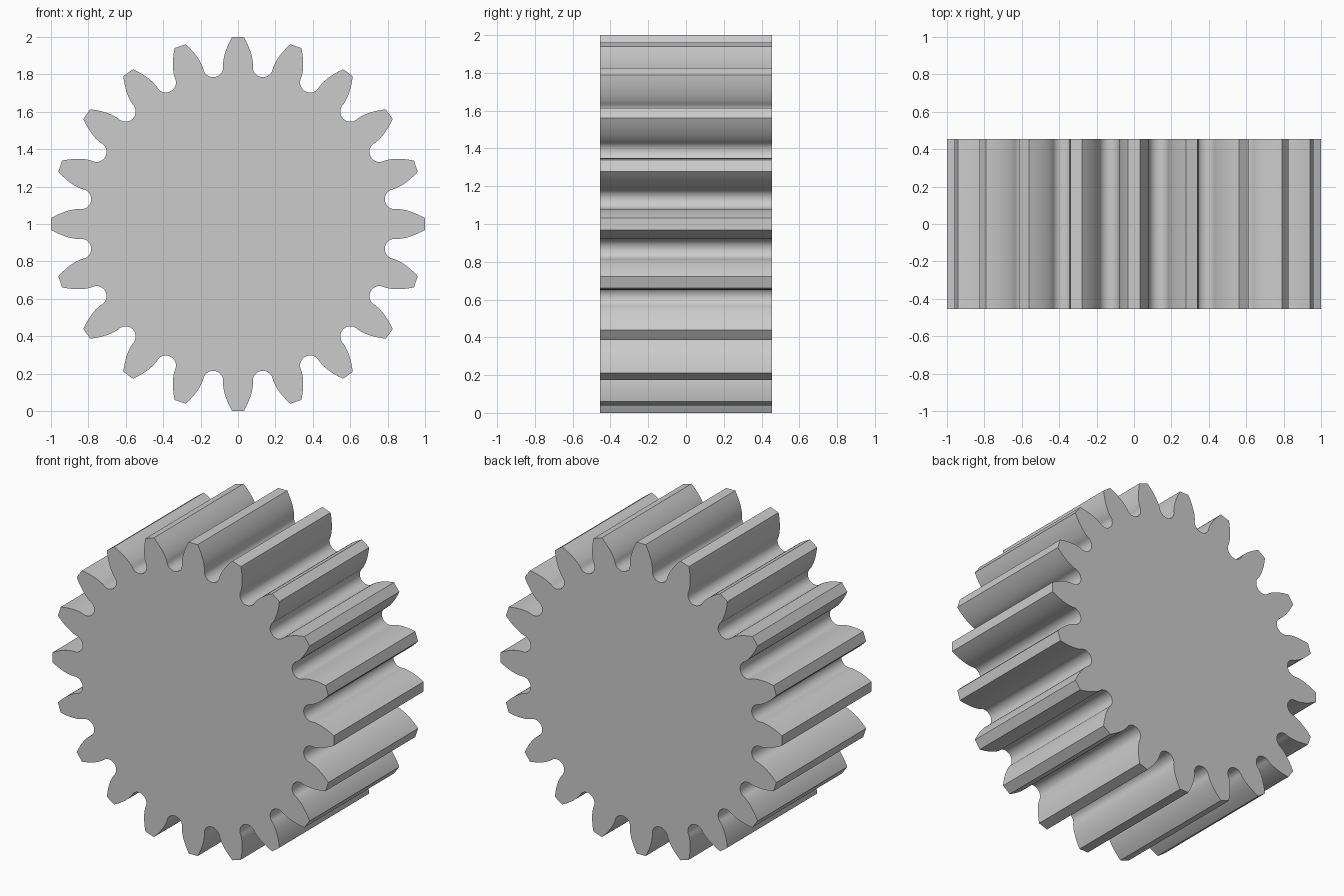
import bpy, bmesh, math

if "Cube" in bpy.data.objects:
    bpy.data.objects.remove(bpy.data.objects["Cube"])

TEETH = 20
TIP = 1.0
HALF_WIDTH = 0.455
MODULE = 2 * TIP / (TEETH + 2)
PITCH = MODULE * TEETH / 2
ROOT = PITCH - 1.25 * MODULE
PRESSURE = math.radians(20)
BASE = PITCH * math.cos(PRESSURE)


def inv(a):
    return math.tan(a) - a


# half the tooth's angular thickness at the base circle
half_base = math.pi / (2 * TEETH) + inv(PRESSURE)

# right-hand involute flank of one tooth, tip to base, as (radius, angle)
flank = []
for i in range(9):
    r = TIP - (TIP - BASE) * i / 8
    flank.append((r, half_base - inv(math.acos(min(1.0, BASE / r)))))

# full-round root between two teeth, tangent to both radial flank ends
gap_mid = math.pi / TEETH
s = math.sin(gap_mid - half_base)
rho = ROOT * s / (1 - s)
root_arc = []
N = 16
for i in range(N + 1):
    sweep = math.pi + 2 * (gap_mid - half_base)
    t = -sweep / 2 + sweep * i / N
    x, y = rho * math.sin(t), ROOT + rho - rho * math.cos(t)
    root_arc.append((math.hypot(x, y), gap_mid + math.atan2(x, y)))
flank = [p for p in flank if p[0] > root_arc[0][0] + 0.003]

# one pitch: right flank, root, left flank of the next tooth
pitch = flank + root_arc + [(r, 2 * gap_mid - a) for r, a in reversed(flank)]

# gear outline extruded along y
bm = bmesh.new()
verts = []
for k in range(TEETH):
    for r, a in pitch:
        a += k * 2 * gap_mid
        verts.append(bm.verts.new((r * math.sin(a), -HALF_WIDTH, 1 + r * math.cos(a))))
face = bm.faces.new(verts)
ext = bmesh.ops.extrude_face_region(bm, geom=[face], use_keep_orig=True)
for v in ext["geom"]:
    if isinstance(v, bmesh.types.BMVert):
        v.co.y = HALF_WIDTH
bmesh.ops.recalc_face_normals(bm, faces=bm.faces)

mesh = bpy.data.meshes.new("spur_gear")
bm.to_mesh(mesh)
bm.free()
gear = bpy.data.objects.new("spur_gear", mesh)
bpy.context.collection.objects.link(gear)

# smooth flanks, crisp tips and end faces
bpy.context.view_layer.objects.active = gear
gear.select_set(True)
bpy.ops.object.shade_smooth_by_angle(angle=math.radians(30))
